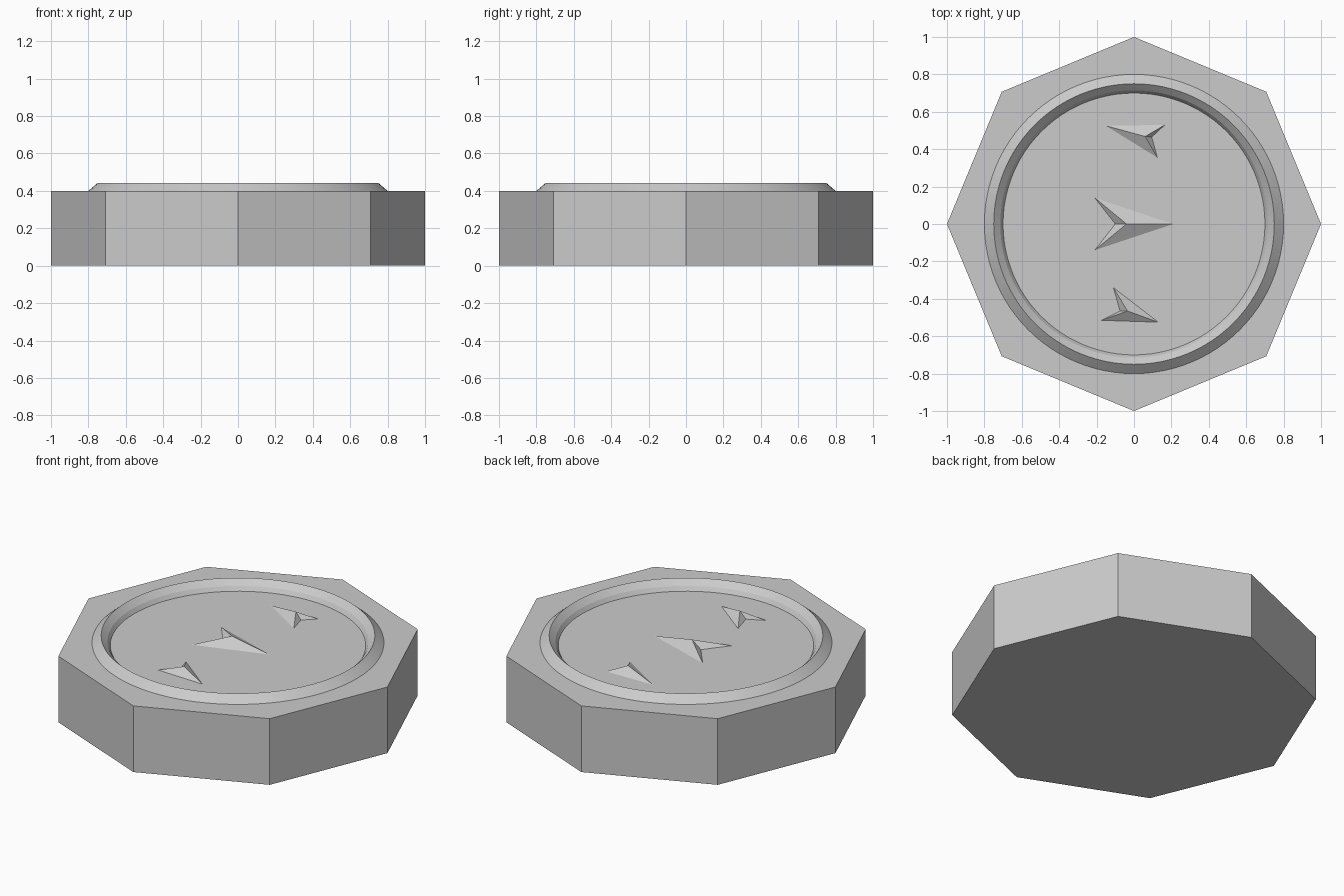
import bpy, bmesh, math

if "Cube" in bpy.data.objects:
    bpy.data.objects.remove(bpy.data.objects["Cube"])

SEG = 96
FLOOR = 0.385

grey = bpy.data.materials.new("light grey")
grey.diffuse_color = (0.6, 0.6, 0.6, 1)
grey.use_nodes = True
grey.node_tree.nodes["Principled BSDF"].inputs["Base Color"].default_value = grey.diffuse_color


def finish(bm, name):
    bmesh.ops.recalc_face_normals(bm, faces=bm.faces)
    mesh = bpy.data.meshes.new(name)
    bm.to_mesh(mesh)
    bm.free()
    mesh.materials.append(grey)
    obj = bpy.data.objects.new(name, mesh)
    bpy.context.collection.objects.link(obj)
    return obj


def circle(r):
    return lambda a: r


def octagon(a):
    # radius of an octagon with corners on the axes
    return math.cos(math.pi / 8) / math.cos(a % (math.pi / 4) - math.pi / 8)


# Octagonal block with a raised round rim and a sunken floor
profile = [(octagon, 0), (octagon, 0.4), (circle(0.8), 0.4), (circle(0.75), 0.443),
           (circle(0.715), 0.41), (circle(0.70), FLOOR)]
bm = bmesh.new()
rows = []
for radius, z in profile:
    row = []
    for i in range(SEG):
        a = 2 * math.pi * (i + 1e-7) / SEG
        r = radius(a)
        row.append(bm.verts.new((r * math.cos(a), r * math.sin(a), z)))
    rows.append(row)
for low, high in zip(rows, rows[1:]):
    for i in range(SEG):
        j = (i + 1) % SEG
        bm.faces.new((low[i], low[j], high[j], high[i]))
bm.faces.new(rows[0])
bm.faces.new(rows[-1])
body = finish(bm, "octagonal_base")
bpy.context.view_layer.objects.active = body
body.select_set(True)
bpy.ops.object.shade_smooth_by_angle(angle=math.radians(12))
body.select_set(False)


# Raised arrowheads: four facets meeting at a peak
def arrowhead(name, tip, wing_a, notch, wing_b, peak, height):
    bm = bmesh.new()
    base = [bm.verts.new((x, y, FLOOR)) for x, y in (tip, wing_a, notch, wing_b)]
    top = bm.verts.new((*peak, FLOOR + height))
    for i in range(4):
        bm.faces.new((base[i], base[(i + 1) % 4], top))
    bm.faces.new(base)
    finish(bm, name)


arrowhead("middle_arrowhead", (0.21, 0), (-0.21, 0.14), (-0.10, 0), (-0.21, -0.14),
          (-0.04, 0), 0.045)
arrowhead("back_arrowhead", (-0.15, 0.525), (0.125, 0.355), (0.095, 0.465), (0.165, 0.53),
          (0.06, 0.468), 0.04)
arrowhead("front_arrowhead", (0.13, -0.525), (-0.11, -0.34), (-0.075, -0.465), (-0.175, -0.515),
          (-0.035, -0.465), 0.04)
